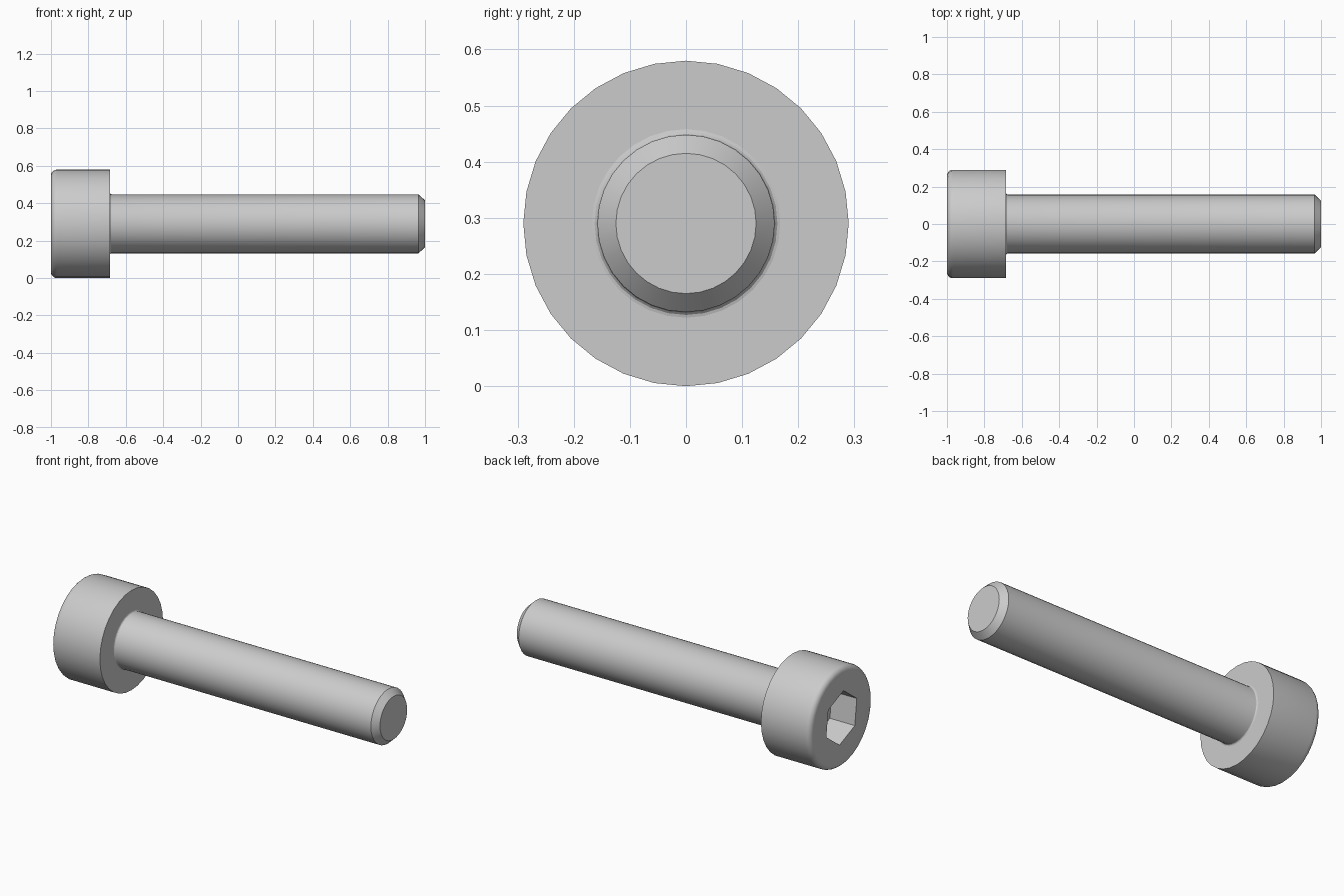
import bpy, bmesh, math

cube = bpy.data.objects.get("Cube")
if cube:
    bpy.data.objects.remove(cube, do_unlink=True)

SIDES = 32
HEAD_R = 0.29
SHANK_R = 0.158
AXIS_Z = HEAD_R
HEAD_X = -0.685          # bearing face under the head
FILLET = 0.01            # small radius between shank and head

steel = bpy.data.materials.new("steel grey")
steel.use_nodes = True
GREY = (0.6, 0.6, 0.6, 1)
steel.diffuse_color = GREY
steel.node_tree.nodes["Principled BSDF"].inputs["Base Color"].default_value = GREY


def ring(bm, x, r, n=SIDES, turn=0.0):
    """Regular polygon around the screw axis."""
    angles = [turn + math.tau * i / n for i in range(n)]
    return [bm.verts.new((x, r * math.sin(a), AXIS_Z + r * math.cos(a))) for a in angles]


def skin(bm, a, b):
    """Quads between two rings of equal count."""
    n = len(a)
    for i in range(n):
        bm.faces.new((a[i], a[(i + 1) % n], b[(i + 1) % n], b[i]))


def lathe(bm, profile):
    rings = [ring(bm, x, r) for x, r in profile]
    for a, b in zip(rings, rings[1:]):
        skin(bm, a, b)
    return rings


def loop_edges(bm, verts):
    pairs = zip(verts, verts[1:] + verts[:1])
    return [bm.edges.get(p) or bm.edges.new(p) for p in pairs]


def finish(bm, name):
    mesh = bpy.data.meshes.new(name)
    bm.to_mesh(mesh)
    bm.free()
    mesh.materials.append(steel)
    obj = bpy.data.objects.new(name, mesh)
    bpy.context.collection.objects.link(obj)
    bpy.ops.object.select_all(action="DESELECT")
    obj.select_set(True)
    bpy.context.view_layer.objects.active = obj
    bpy.ops.object.shade_smooth_by_angle(angle=math.radians(28))


def arc(cx, cr, radius, start, end, steps):
    """Profile points (x, r) along a circular corner."""
    angles = [math.radians(start + (end - start) * i / steps) for i in range(steps + 1)]
    return [(cx + radius * math.cos(a), cr + radius * math.sin(a)) for a in angles]


# Head: rounded outer rim, flat bearing face, hexagonal socket
bm = bmesh.new()
ROUND = 0.032
rim = arc(-1 + ROUND, HEAD_R - ROUND, ROUND, 180, 90, 5)
rings = lathe(bm, rim + [(HEAD_X, HEAD_R), (HEAD_X, SHANK_R + FILLET)])
TURN = math.radians(-7)
mouth = ring(bm, -1, 0.152, 6, TURN)
floor = ring(bm, -0.84, 0.152, 6, TURN)
skin(bm, floor, mouth)
bm.faces.new(floor)
bmesh.ops.triangle_fill(bm, use_beauty=True,
                        edges=loop_edges(bm, rings[0]) + loop_edges(bm, mouth))
bmesh.ops.recalc_face_normals(bm, faces=bm.faces)
# the open shell must face outwards: the end face looks along -x
bm.normal_update()
if any(f.normal.x > 0.9 and f.calc_center_median().x < -0.99 for f in bm.faces):
    bmesh.ops.reverse_faces(bm, faces=bm.faces)
finish(bm, "head")

# Shank: neck fillet, straight body, chamfered tip
bm = bmesh.new()
neck = arc(HEAD_X + FILLET, SHANK_R + FILLET, FILLET, 180, 270, 3)
rings = lathe(bm, neck + [(0.965, SHANK_R), (1.0, 0.125)])
tip = bm.faces.new(rings[-1])
bmesh.ops.recalc_face_normals(bm, faces=bm.faces)
bm.normal_update()
if tip.normal.x < 0:
    bmesh.ops.reverse_faces(bm, faces=bm.faces)
finish(bm, "shank")
